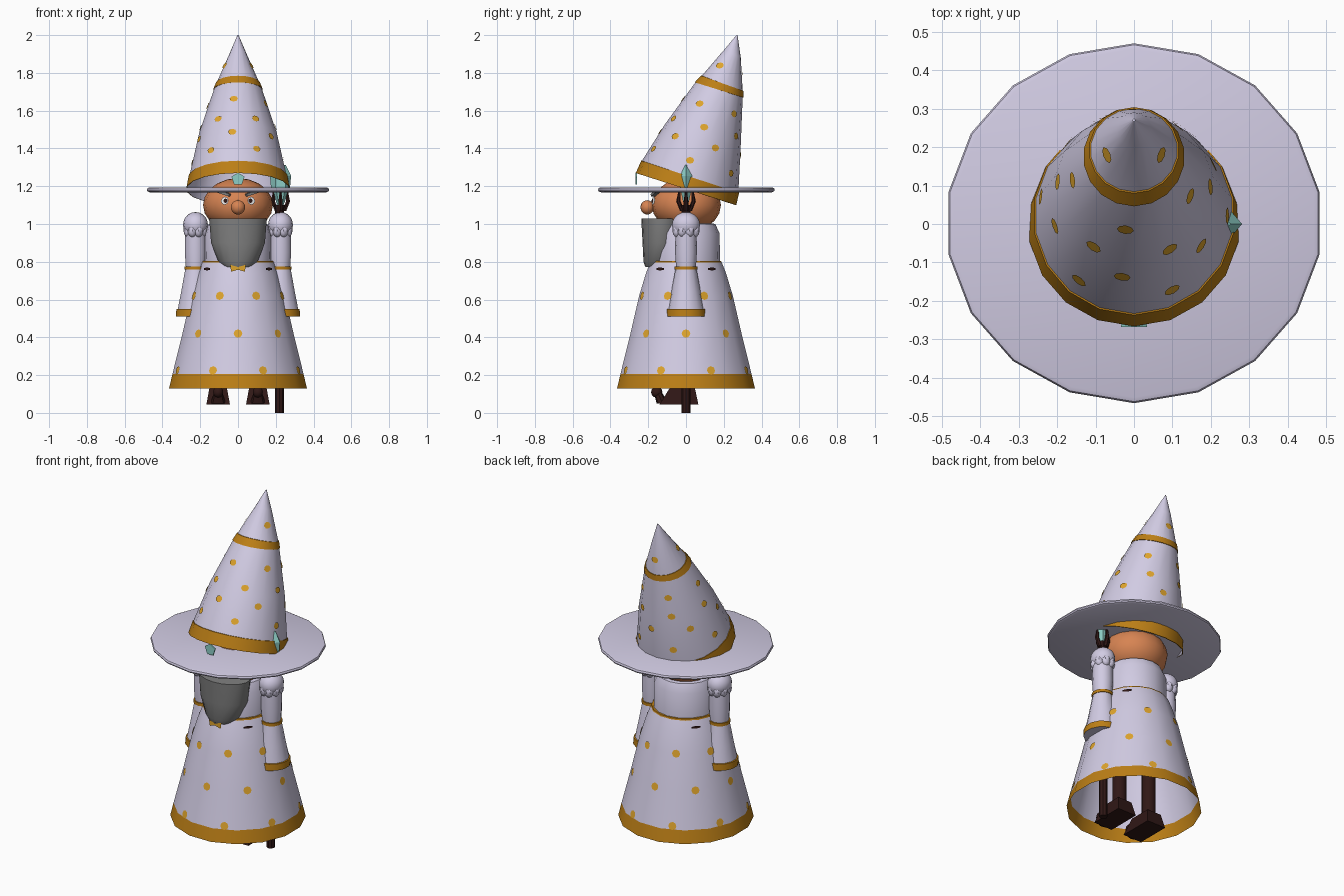
import bpy, bmesh, math
from mathutils import Vector, Matrix

cube = bpy.data.objects.get("Cube")
if cube:
    bpy.data.objects.remove(cube)


def material(name, r, g, b):
    m = bpy.data.materials.new(name)
    m.use_nodes = True
    m.diffuse_color = (r, g, b, 1)
    m.node_tree.nodes["Principled BSDF"].inputs["Base Color"].default_value = (r, g, b, 1)
    return m


LILAC = material("lilac cloth", .64, .60, .77)
GOLD = material("gold trim", .50, .21, .008)
SPOT = material("bright gold spots", .73, .37, .025)
SKIN = material("skin", .68, .23, .085)
BROWN = material("dark brown", .03, .009, .008)
GREY = material("grey hair", .22, .22, .22)
TEAL = material("pale teal crystal", .27, .62, .57)
WHITE = material("eye white", .8, .8, .8)


def finish(name, bm, mats, smooth=True):
    mesh = bpy.data.meshes.new(name)
    bm.to_mesh(mesh)
    bm.free()
    for m in mats:
        mesh.materials.append(m)
    ob = bpy.data.objects.new(name, mesh)
    bpy.context.collection.objects.link(ob)
    if smooth:
        bpy.ops.object.select_all(action="DESELECT")
        ob.select_set(True)
        bpy.context.view_layer.objects.active = ob
        bpy.ops.object.shade_smooth_by_angle(angle=math.radians(40))
    return ob


# A ring is (x, y, z, x radius, y radius, rise of its front edge)
def ring_point(ring, a):
    x, y, z, rx, ry, rise = ring
    return Vector((x + rx * math.sin(a), y - ry * math.cos(a), z + rise * math.cos(a)))


def loft(name, rings, mats, n=16, caps=True, phase=0.0, smooth=True, rule=None):
    bm = bmesh.new()
    rows = [[bm.verts.new(ring_point(r, math.tau * (i + phase) / n)) for i in range(n)] for r in rings]
    for k, (low, high) in enumerate(zip(rows, rows[1:])):
        for i in range(n):
            j = (i + 1) % n
            f = bm.faces.new((low[i], low[j], high[j], high[i]))
            f.material_index = rule(k) if rule else 0
    if caps:
        bm.faces.new(rows[0][::-1])
        bm.faces.new(rows[-1])
    bmesh.ops.recalc_face_normals(bm, faces=bm.faces[:])
    return finish(name, bm, mats, smooth)


def lathe(name, x, y, profile, mats, **kw):
    return loft(name, [(x, y, z, r, r, 0) for r, z in profile], mats, **kw)


def ball(name, centre, size, mat, u=16, v=10):
    bm = bmesh.new()
    bmesh.ops.create_uvsphere(bm, u_segments=u, v_segments=v, radius=1,
                              matrix=Matrix.Translation(centre) @ Matrix.Diagonal((*size, 1)))
    return finish(name, bm, [mat])


def facing(point, normal):
    return Matrix.Translation(point) @ Vector(normal).to_track_quat("Z", "Y").to_matrix().to_4x4()


def discs(name, places, radius, mat, flat=1.0, sides=8):
    bm = bmesh.new()
    for p, nrm in places:
        bmesh.ops.create_circle(bm, cap_ends=True, segments=sides, radius=radius,
                                matrix=facing(p, nrm) @ Matrix.Diagonal((1, flat, 1, 1)))
    return finish(name, bm, [mat], False)


# Robe skirt with gold hem, open underneath
skirt = [(.372, .13), (.354, .205), (.30, .42), (.253, .62), (.216, .74), (.194, .795)]
lathe("robe_skirt", 0, 0, skirt, [LILAC, GOLD], caps=False, phase=.5, rule=lambda k: int(k == 0))
lathe("torso", 0, 0, [(.18, .77), (.178, .95), (.155, 1.0), (.1, 1.01)], [LILAC])
lathe("belt", 0, 0, [(.196, .783), (.19, .803), (.17, .804)], [GOLD], caps=False, phase=.5)

# Round spots in staggered rows around the skirt
places = []
for z, r, shift in ((.225, .349, .5), (.42, .30, 0), (.62, .253, .5)):
    for i in range(8):
        a = math.tau * (i + shift) / 8
        d = Vector((math.sin(a), -math.cos(a), .23))
        places.append((Vector((d.x, d.y, 0)) * (r * .981 + .004) + Vector((0, 0, z)), d))
discs("robe_spots", places, .023, SPOT)

# Dark tabs and bow at the waist
tabs = []
for deg in (50, 130, 230, 310):
    a = math.radians(deg)
    d = Vector((math.sin(a), -math.cos(a), 0))
    tabs.append((d * .214 + Vector((0, 0, .762)), d))
discs("waist_tabs", tabs, .03, BROWN, flat=.28, sides=6)
bm = bmesh.new()
for s in (-1, 1):
    bm.faces.new([bm.verts.new((s * x, -.218, z)) for x, z in ((0, .772), (.042, .785), (.036, .748), (0, .758))])
finish("waist_bow", bm, [SPOT], False)

# Head, face and beard
ball("head", (0, .002, 1.1), (.185, .183, .143), SKIN)
ball("nose", (0, -.205, 1.088), (.038, .036, .038), SKIN)
for side, s in (("right", -1), ("left", 1)):
    n = Vector((s * .35, -.9, .12))
    eye = Vector((s * .07, -.173, 1.123))
    discs(side + "_eye", [(eye, n)], .022, WHITE)
    discs(side + "_pupil", [(eye + Vector((-s * .004, -.005, 0)), n)], .012, BROWN)
    bm = bmesh.new()
    bmesh.ops.create_cube(bm, size=1, matrix=Matrix.Translation((s * .075, -.163, 1.163))
                          @ Matrix.Rotation(s * .38, 4, "Z") @ Matrix.Rotation(-s * .3, 4, "Y")
                          @ Matrix.Diagonal((.07, .024, .014, 1)))
    finish(side + "_eyebrow", bm, [GREY], False)
loft("beard", [(0, -.15, .772, .075, .065, 0), (0, -.14, .80, .105, .085, 0),
               (0, -.13, .90, .145, .10, 0), (0, -.125, 1.03, .155, .112, 0)], [GREY], n=18)

# Arms: scalloped shoulder puff, upper sleeve, flared lower sleeve
for side, s in (("right", -1), ("left", 1)):
    x = s * .225
    ball(side + "_shoulder_puff", (x, 0, .995), (.066, .074, .068), LILAC)
    bm = bmesh.new()
    for i in range(8):
        a = math.tau * (i + .5) / 8
        spot = (x + .041 * math.cos(a), .05 * math.sin(a), .965)
        bmesh.ops.create_uvsphere(bm, u_segments=8, v_segments=6, radius=1,
                                  matrix=Matrix.Translation(spot) @ Matrix.Diagonal((.026, .026, .036, 1)))
    finish(side + "_puff_scallops", bm, [LILAC])
    lathe(side + "_upper_sleeve", x, 0, [(.052, .765), (.058, .85), (.056, .96)], [LILAC], n=14)
    lathe(side + "_elbow_band", x, 0, [(.06, .758), (.06, .776)], [GOLD], n=14)
    lathe(side + "_lower_sleeve", x, 0, [(.106, .51), (.104, .549), (.096, .55), (.078, .64), (.055, .765)],
          [LILAC, GOLD], n=14, rule=lambda k: int(k < 2))

# Legs and curled boots
for side, s in (("right", -1), ("left", 1)):
    x = s * .105
    lathe(side + "_leg", x, 0, [(.04, .1), (.04, .42)], [BROWN], n=10)
    loft(side + "_boot", [(x, -.037, .045, .088, .145, 0), (x, -.02, .13, .066, .095, 0)],
         [BROWN], n=4, phase=.5, smooth=False)
    loft(side + "_boot_toe", [(x, -.125, .05, .04, .03, 0), (x, -.15, .11, .022, .022, 0)], [BROWN], n=8)
    ball(side + "_toe_curl", (x, -.155, .11), (.028, .03, .03), BROWN, 10, 6)

# Staff with four claws holding a crystal
lathe("staff", .22, 0, [(.023, 0), (.023, 1.07), (.035, 1.1)], [BROWN], n=8)
for i in range(4):
    a = math.tau * i / 4
    dx, dy = math.cos(a), math.sin(a)
    loft("staff_claw", [(.225 + dx * r, dy * r, z, w, w, 0)
                        for r, z, w in ((.02, 1.07, .012), (.04, 1.12, .012), (.034, 1.18, .005))],
         [BROWN], n=6)
loft("staff_crystal", [(.225, 0, 1.09, .012, .01, 0), (.225, 0, 1.19, .05, .036, 0),
                       (.225, 0, 1.255, .056, .038, 0), (.225, 0, 1.312, .028, .008, 0)],
     [TEAL], n=6, phase=.5, smooth=False)

# Wide hat brim
loft("hat_brim", [(0, .002, z, .49 + d, .468 + d, 0)
                  for z, d in ((1.168, -.015), (1.173, -.003), (1.18, 0), (1.19, -.004), (1.194, -.015))],
     [LILAC], n=18)

# Hat leaning backwards, with two gold bands
hat = [(0, 0, 1.185, .272, .262, .085), (0, .022, 1.25, .259, .255, .085),
       (0, .09, 1.475, .208, .2, .055), (0, .175, 1.71, .128, .125, .04),
       (0, .192, 1.745, .113, .108, .04), (0, .245, 1.9, .045, .045, .02), (0, .27, 2.0, .003, .003, 0)]
loft("hat_cone", hat, [LILAC], n=18, caps=False)


def widen(ring, d):
    return (*ring[:3], ring[3] + d, ring[4] + d, ring[5])


for name, k in (("hat_lower_band", 0), ("hat_upper_band", 3)):
    low, high = hat[k], hat[k + 1]
    loft(name, [low, widen(low, .004), widen(high, .004), high], [GOLD], n=18, caps=False)


# Spots scattered over the hat
def hat_point(u, a):
    k = int(u)
    t = u - k
    return ring_point([p + (q - p) * t for p, q in zip(hat[k], hat[k + 1])], a)


places = []
for u, count, start in ((1.35, 6, 24), (1.78, 6, -8), (2.15, 6, -32), (2.6, 5, -8), (4.5, 3, 60)):
    for i in range(count):
        a = math.radians(start) + math.tau * i / count
        p = hat_point(u, a)
        nrm = (hat_point(u, a + .05) - p).cross(hat_point(u + .05, a) - p).normalized()
        places.append((p + nrm * .003, nrm))
discs("hat_spots", places, .022, SPOT, flat=.85)

# Five-sided gem in front of the hat
bm = bmesh.new()
gem = bm.faces.new([bm.verts.new((x, -.268, z)) for x, z in
                    ((-.02, 1.208), (.02, 1.208), (.034, 1.25), (0, 1.272), (-.034, 1.25))])
up = bmesh.ops.extrude_face_region(bm, geom=[gem])["geom"]
bmesh.ops.translate(bm, vec=(0, .008, 0), verts=[v for v in up if isinstance(v, bmesh.types.BMVert)])
bmesh.ops.recalc_face_normals(bm, faces=bm.faces[:])
finish("hat_gem", bm, [TEAL], False)
